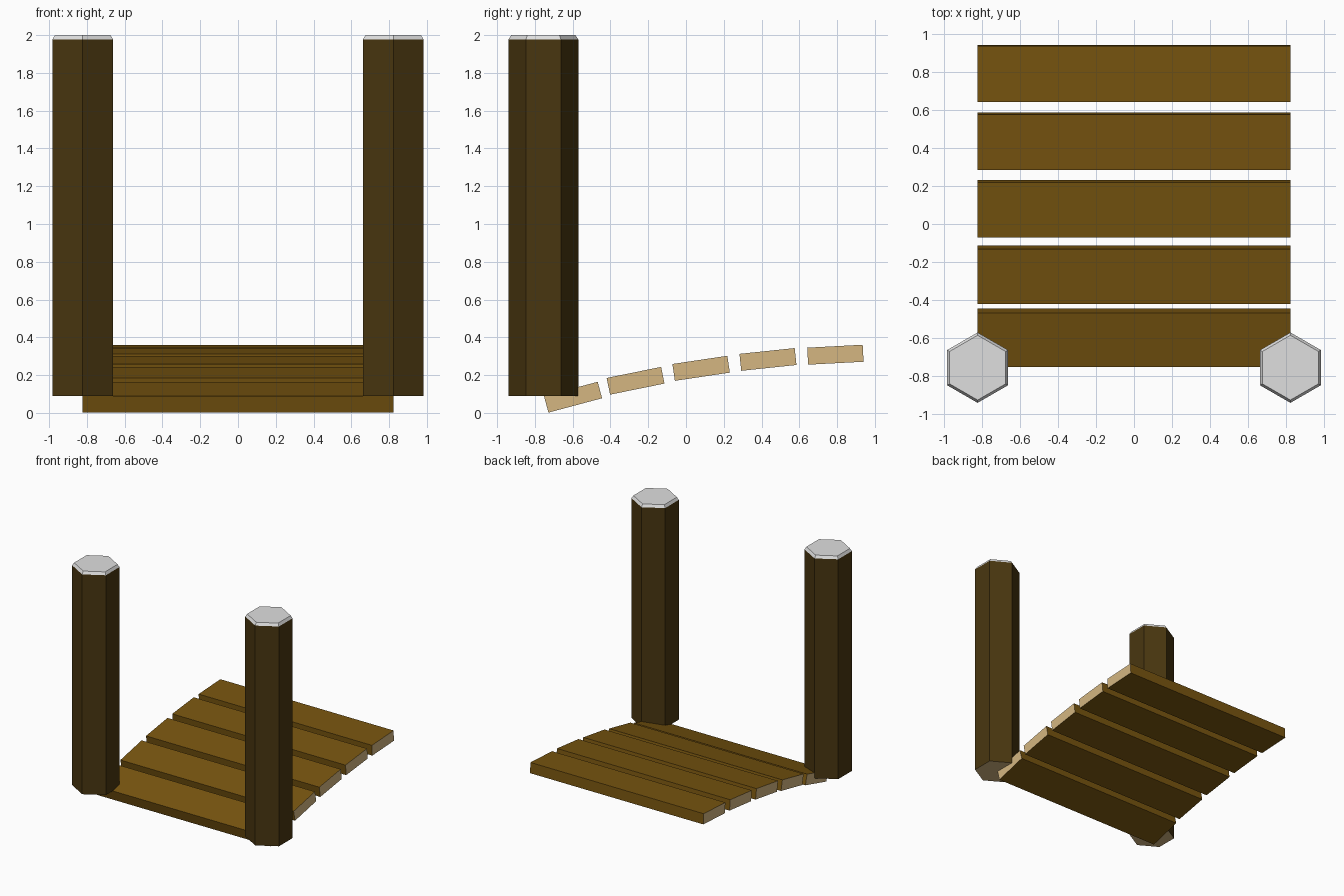
import bpy, bmesh, math
from mathutils import Matrix

if "Cube" in bpy.data.objects:
    bpy.data.objects.remove(bpy.data.objects["Cube"])


def material(name, rgb):
    m = bpy.data.materials.new(name)
    m.diffuse_color = (*rgb, 1)
    m.use_nodes = True
    m.node_tree.nodes["Principled BSDF"].inputs["Base Color"].default_value = m.diffuse_color
    return m


plank_wood = material("plank wood", (0.19, 0.092, 0.005))
post_wood = material("dark post wood", (0.066, 0.037, 0.005))
cut_wood = material("cut end wood", (0.66, 0.47, 0.22))
cap_white = material("pale cap", (0.74, 0.74, 0.74))


def finish(bm, name, mats):
    bmesh.ops.recalc_face_normals(bm, faces=bm.faces[:])
    me = bpy.data.meshes.new(name)
    bm.to_mesh(me)
    bm.free()
    for m in mats:
        me.materials.append(m)
    ob = bpy.data.objects.new(name, me)
    bpy.context.collection.objects.link(ob)
    return ob


# Hexagonal posts with a bevelled pale cap and cut wood underneath
def post(name, x, y):
    bm = bmesh.new()
    rings = []
    for z, r in ((0.09, 0.185), (1.977, 0.185), (2.0, 0.17)):
        rings.append([bm.verts.new((x + r * math.sin(i * math.pi / 3),
                                    y + r * math.cos(i * math.pi / 3), z))
                      for i in range(6)])
    bm.faces.new(rings[0]).material_index = 1
    bm.faces.new(rings[2]).material_index = 2
    for k, mat in ((0, 0), (1, 2)):
        for i in range(6):
            j = (i + 1) % 6
            f = bm.faces.new((rings[k][i], rings[k][j],
                              rings[k + 1][j], rings[k + 1][i]))
            f.material_index = mat
    return finish(bm, name, (post_wood, cut_wood, cap_white))


post("left_post", -0.822, -0.755)
post("right_post", 0.822, -0.755)


# Bridge planks, flattening out along the arc, with pale sawn ends
def plank(name, y, z, tilt):
    bm = bmesh.new()
    bmesh.ops.create_cube(bm, size=1)
    bm.normal_update()
    for f in bm.faces:
        f.material_index = 1 if abs(f.normal.x) > 0.9 else 0
    bm.transform(Matrix.Translation((0, y, z))
                 @ Matrix.Rotation(math.radians(tilt), 4, 'X')
                 @ Matrix.Diagonal((1.646, 0.294, 0.09, 1)))
    return finish(bm, name, (plank_wood, cut_wood))


for n, (y, z, tilt) in enumerate(((-0.598, 0.083, 15), (-0.267, 0.17, 11.5),
                                  (0.08, 0.236, 8.5), (0.434, 0.283, 6),
                                  (0.791, 0.308, 3)), 1):
    plank(f"plank_{n}", y, z, tilt)
